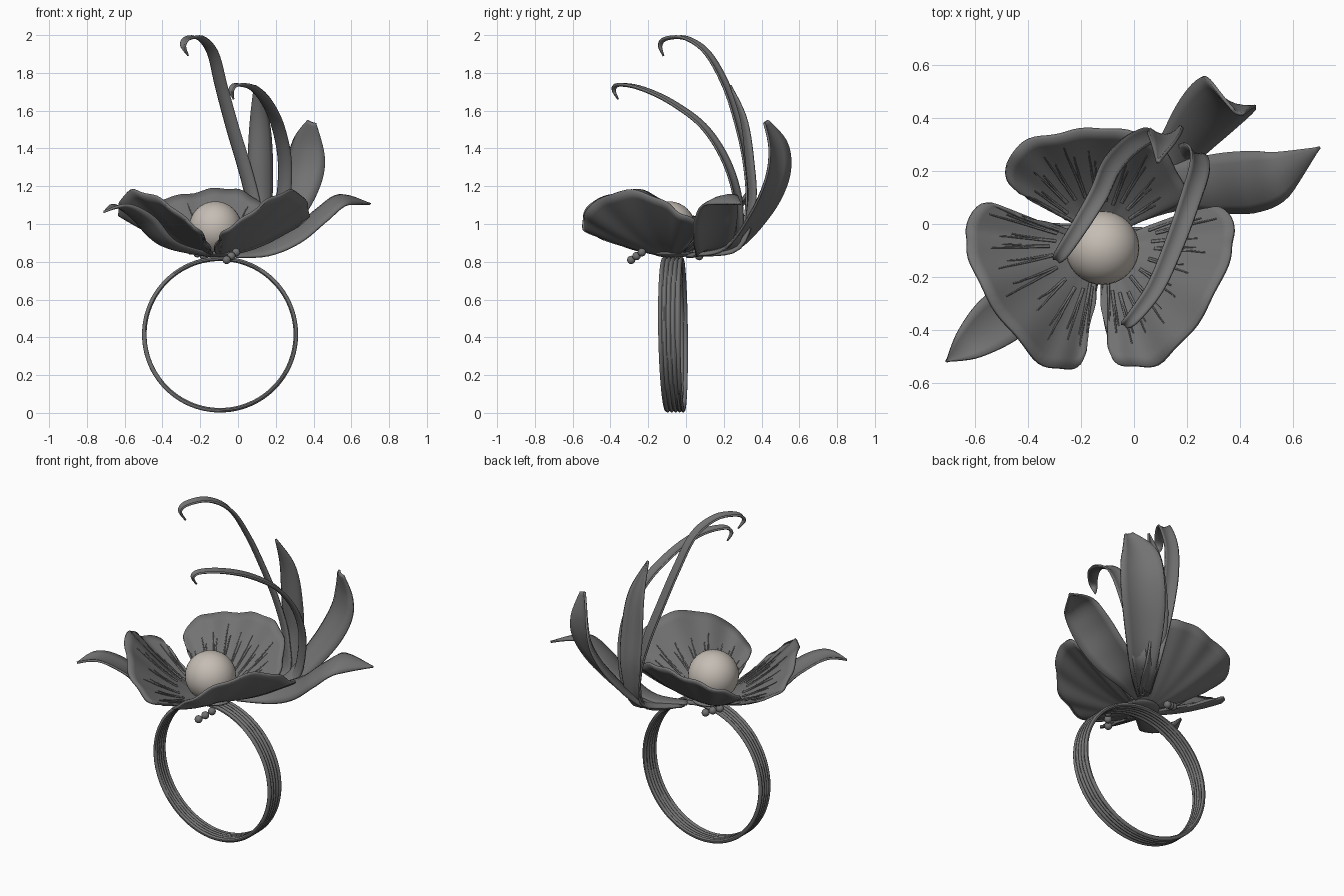
import bpy, bmesh, math, random
from mathutils import Vector as V

if "Cube" in bpy.data.objects:
    bpy.data.objects.remove(bpy.data.objects["Cube"])

random.seed(4)


def material(name, rgb):
    m = bpy.data.materials.new(name)
    m.diffuse_color = (*rgb, 1)
    m.use_nodes = True
    m.node_tree.nodes["Principled BSDF"].inputs["Base Color"].default_value = m.diffuse_color
    return m


METAL = material("dark_metal", (0.17, 0.17, 0.17))
PEARL = material("pearl", (0.56, 0.51, 0.46))


def spline(pts, f):
    """Point on a Catmull-Rom curve through pts, f in 0..1."""
    n = len(pts) - 1
    i = min(int(f * n), n - 1)
    t = f * n - i
    p = [V(pts[max(0, min(n, k))]) for k in (i - 1, i, i + 1, i + 2)]
    return 0.5 * (2 * p[1] + (p[2] - p[0]) * t + (2 * p[0] - 5 * p[1] + 4 * p[2] - p[3]) * t * t
                  + (3 * p[1] - p[0] - 3 * p[2] + p[3]) * t ** 3)


def grid_object(name, rows, thickness=0.0, wrap=False):
    """Skin rows of points; wrap closes both directions."""
    me = bpy.data.meshes.new(name)
    r, c = len(rows), len(rows[0])
    k = 0 if wrap else 1
    faces = [(i * c + j, i * c + (j + 1) % c, (i + 1) % r * c + (j + 1) % c, (i + 1) % r * c + j)
             for i in range(r - k) for j in range(c - k)]
    me.from_pydata([p for row in rows for p in row], [], faces)
    bm = bmesh.new()
    bm.from_mesh(me)
    bmesh.ops.remove_doubles(bm, verts=bm.verts, dist=0.0005)
    bmesh.ops.recalc_face_normals(bm, faces=bm.faces)
    bm.to_mesh(me)
    bm.free()
    ob = bpy.data.objects.new(name, me)
    bpy.context.collection.objects.link(ob)
    me.materials.append(METAL)
    if thickness:
        s = ob.modifiers.new("thickness", 'SOLIDIFY')
        s.thickness = thickness
        s.offset = 0
    smooth(ob)
    return ob


def smooth(ob):
    bpy.ops.object.select_all(action='DESELECT')
    ob.select_set(True)
    bpy.context.view_layer.objects.active = ob
    bpy.ops.object.shade_smooth_by_angle(angle=math.radians(40))


def sphere(name, loc, r, mat, seg=16):
    bpy.ops.mesh.primitive_uv_sphere_add(segments=seg, ring_count=seg // 2, radius=r, location=loc)
    ob = bpy.context.object
    ob.name = name
    ob.data.materials.append(mat)
    bpy.ops.object.shade_smooth()
    return ob


def petal(name, base, edge):
    """Cupped, slightly ruffled petal from a base point to a rim, with raised veins inside."""
    base = V(base)

    def at(u, t):
        e = spline(edge, u)
        ruffle = t * t * math.sin(math.pi * u)
        p = base.lerp(e, t * (1 + 0.012 * ruffle * math.sin(u * 55)))
        p.z = base.z + (e.z - base.z) * t ** 1.45
        p.z += ruffle * (0.01 * math.sin(u * 24) + 0.006 * math.sin(u * 61 + 1))
        return p

    grid_object(name, [[at(i / 72, 0.03 + 0.97 * j / 12) for j in range(13)]
                       for i in range(73)], 0.014)
    cu = bpy.data.curves.new(name + "_veins", 'CURVE')
    cu.dimensions = '3D'
    cu.bevel_depth = 0.005
    cu.bevel_resolution = 1
    cu.materials.append(METAL)
    for k in range(11):
        u = 0.2 + 0.6 * k / 10
        start, end = random.uniform(0.3, 0.4), random.uniform(0.7, 0.9)
        for du in (0, 0.012):
            sp = cu.splines.new('POLY')
            sp.points.add(7)
            for i, pt in enumerate(sp.points):
                f = i / 7
                q = at(u + du * (0.4 + f) + random.uniform(-0.001, 0.001),
                       start + (end - start) * f * (1 if du == 0 else 0.8))
                pt.co = (q.x, q.y, q.z + 0.01, 1)
                pt.radius = 1.1 - 0.6 * f
    bpy.context.collection.objects.link(bpy.data.objects.new(name + "_veins", cu))


def leaf(name, path, half_widths, side, cup, thickness=0.012, n=28):
    """Blade swept along a path, cupped across its width."""
    side = V(side).normalized()
    rows = []
    for i in range(n + 1):
        f = i / n
        c = spline(path, f)
        tan = (spline(path, min(1, f + 0.01)) - spline(path, max(0, f - 0.01))).normalized()
        s = (side - tan * side.dot(tan)).normalized()
        nor = s.cross(tan)
        w = max(0.002, spline([(x, 0, 0) for x in half_widths], f).x)
        rows.append([c + s * w * x + nor * cup * w * (x * x - 0.3) for x in
                     (-1, -0.67, -0.33, 0, 0.33, 0.67, 1)])
    return grid_object(name, rows, thickness)


# Finger band: leaning, uneven in width, with wandering grooves inside and out
CX, CZ, R = -0.095, 0.415, 0.413
rows = []
for i in range(128):
    a = math.tau * i / 128
    ca, sa = math.cos(a), math.sin(a)
    y0, y1 = -0.117 - 0.03 * ca - 0.008 * sa, -0.01 - 0.02 * ca - 0.004 * sa
    row = []
    for radius, depth, steps in ((R, -0.009, range(31)), (R - 0.024, 0.007, range(30, -1, -1))):
        for j in steps:
            s = j / 30
            g = abs(math.sin(math.pi * 5 * s + 0.7 * math.sin(a * 2 + 1) * math.sin(math.pi * s)))
            r = radius + depth * (1 - g)
            row.append((CX + r * ca, y0 + (y1 - y0) * s, CZ + r * sa))
    rows.append(row)
grid_object("ring_band", rows, wrap=True)

# Pearl and the seat beneath it
sphere("centre_pearl", (-0.12, -0.09, 0.98), 0.14, PEARL, 32)
seat = sphere("flower_seat", (-0.11, -0.07, 0.842), 0.1, METAL, 24)
seat.scale.z = 0.2

# Three broad petals
petal("petal_right", (-0.1, -0.08, 0.835), [
    (-0.10, -0.12, 0.84), (-0.125, -0.29, 0.87), (-0.10, -0.42, 0.92), (-0.08, -0.51, 0.96),
    (0, -0.54, 1.0), (0.1, -0.52, 1.08), (0.2, -0.42, 1.16), (0.3, -0.27, 1.17),
    (0.36, -0.12, 1.11), (0.375, -0.03, 1.06), (0.34, 0.06, 1.01), (0.24, 0.05, 0.94),
    (0.08, 0, 0.87), (-0.06, -0.05, 0.84)])
petal("petal_left", (-0.14, -0.08, 0.835), [
    (-0.14, -0.12, 0.84), (-0.145, -0.29, 0.87), (-0.18, -0.42, 0.92), (-0.195, -0.52, 0.96),
    (-0.27, -0.55, 1.01), (-0.37, -0.51, 1.1), (-0.48, -0.38, 1.17), (-0.58, -0.23, 1.17),
    (-0.625, -0.1, 1.1), (-0.63, -0.02, 1.06), (-0.57, 0.08, 1.02), (-0.43, 0.03, 0.95),
    (-0.3, 0, 0.89), (-0.18, -0.05, 0.84)])
petal("petal_back", (-0.12, -0.05, 0.835), [
    (-0.15, -0.03, 0.84), (-0.26, 0.03, 0.89), (-0.4, 0.1, 0.98), (-0.475, 0.16, 1.04),
    (-0.465, 0.26, 1.09), (-0.38, 0.32, 1.13), (-0.25, 0.345, 1.17), (-0.12, 0.36, 1.18),
    (0, 0.34, 1.17), (0.09, 0.3, 1.14), (0.16, 0.2, 1.06), (0.19, 0.1, 0.98),
    (0.08, 0.04, 0.9), (-0.07, -0.03, 0.84)])

# Pointed leaves under and behind the petals
leaf("leaf_left", [(-0.16, -0.12, 0.835), (-0.38, -0.27, 0.89), (-0.51, -0.36, 1.02),
                   (-0.62, -0.45, 1.09), (-0.71, -0.52, 1.065)],
     (0.04, 0.085, 0.1, 0.065, 0), (0.6, -0.8, 0), -0.25)
leaf("leaf_right", [(-0.03, 0.03, 0.84), (0.14, 0.13, 0.87), (0.3, 0.145, 0.95),
                    (0.43, 0.155, 1.06), (0.55, 0.19, 1.14), (0.7, 0.29, 1.105)],
     (0.04, 0.09, 0.115, 0.12, 0.09, 0), (0.2, -0.95, -0.25), -0.25)
leaf("leaf_back_wide", [(-0.02, 0.05, 0.84), (0.13, 0.23, 0.88), (0.25, 0.38, 1.07),
                        (0.33, 0.46, 1.25), (0.36, 0.47, 1.4), (0.39, 0.42, 1.54)],
     (0.03, 0.07, 0.11, 0.12, 0.1, 0.025), (0.87, -0.5, 0), -0.35)
leaf("leaf_back_narrow", [(-0.02, 0.06, 0.84), (0.11, 0.27, 0.88), (0.12, 0.34, 1.1),
                          (0.12, 0.33, 1.32), (0.115, 0.3, 1.55), (0.09, 0.235, 1.735)],
     (0.025, 0.04, 0.058, 0.064, 0.048, 0.003), (1, 0.1, 0), -0.5)

# Two long curling tendrils
leaf("tendril_tall", [(-0.02, 0.08, 0.84), (0.1, 0.28, 0.9), (0.08, 0.33, 1.1), (0.03, 0.32, 1.3),
                      (-0.03, 0.28, 1.5), (-0.09, 0.21, 1.72), (-0.135, 0.11, 1.9),
                      (-0.2, -0.0, 1.98), (-0.265, -0.1, 1.98), (-0.29, -0.135, 1.945),
                      (-0.265, -0.12, 1.89)],
     (0.025, 0.038, 0.04, 0.04, 0.039, 0.037, 0.034, 0.03, 0.025, 0.016, 0.002),
     (0.85, -0.5, 0), -0.4, 0.01, 60)
leaf("tendril_short", [(0, 0.08, 0.84), (0.17, 0.25, 0.9), (0.23, 0.27, 1.1), (0.245, 0.21, 1.32),
                       (0.21, 0.09, 1.51), (0.15, -0.08, 1.64), (0.08, -0.24, 1.715),
                       (0.0, -0.35, 1.735), (-0.035, -0.38, 1.71), (-0.025, -0.36, 1.66)],
     (0.025, 0.038, 0.04, 0.04, 0.038, 0.035, 0.031, 0.024, 0.015, 0.002),
     (0.85, -0.5, 0), -0.4, 0.01, 60)

# Small bead clusters below the petals
for k in range(3):
    sphere(f"front_bead_{k}", (-0.06 + 0.025 * k, -0.29 + 0.028 * k, 0.81 + 0.02 * k), 0.022, METAL)
    sphere(f"rear_bead_{k}", (-0.18 - 0.035 * k, 0.07 - 0.018 * k, 0.83 + 0.015 * k), 0.022, METAL)
